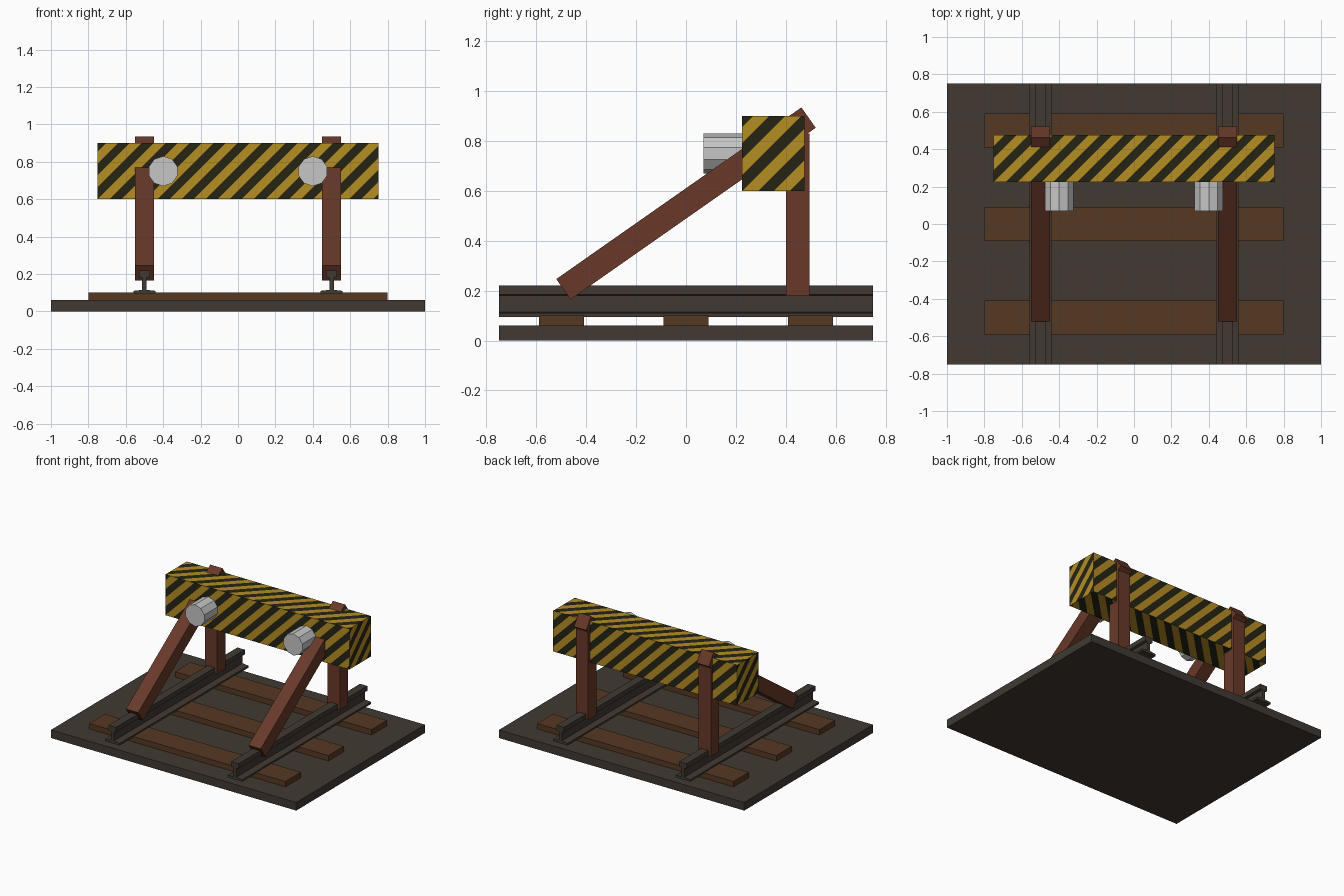
import bpy, bmesh, math
from mathutils import Vector, Matrix

if "Cube" in bpy.data.objects:
    bpy.data.objects.remove(bpy.data.objects["Cube"])


def material(name, r, g, b):
    def lin(c):
        c /= 255
        return c / 12.92 if c <= 0.04045 else ((c + 0.055) / 1.055) ** 2.4
    m = bpy.data.materials.new(name)
    m.diffuse_color = (lin(r), lin(g), lin(b), 1)
    m.use_nodes = True
    m.node_tree.nodes["Principled BSDF"].inputs["Base Color"].default_value = m.diffuse_color
    return m


IRON = material("dark_iron", 65, 57, 50)
WOOD = material("sleeper_wood", 86, 56, 36)
RUST = material("rusty_brown", 104, 57, 40)
STEEL = material("pale_steel", 198, 198, 198)
YELLOW = material("warning_yellow", 182, 141, 36)
BLACK = material("warning_black", 37, 36, 20)


def finish(name, bm, *mats):
    bmesh.ops.recalc_face_normals(bm, faces=bm.faces[:])
    me = bpy.data.meshes.new(name)
    bm.to_mesh(me)
    bm.free()
    for m in mats:
        me.materials.append(m)
    ob = bpy.data.objects.new(name, me)
    bpy.context.collection.objects.link(ob)
    return ob


def box(name, centre, size, mat, tilt=0):
    bm = bmesh.new()
    mtx = (Matrix.Translation(centre) @ Matrix.Rotation(tilt, 4, 'X')
           @ Matrix.Diagonal((*size, 1)))
    bmesh.ops.create_cube(bm, size=1, matrix=mtx)
    return finish(name, bm, mat)


def rail(name, x):
    # I-shaped profile extruded along y
    half = [(0.06, 0.095), (0.06, 0.11), (0.012, 0.115),
            (0.012, 0.18), (0.03, 0.185), (0.03, 0.22)]
    profile = half + [(-a, z) for a, z in reversed(half)]
    bm = bmesh.new()
    face = bm.faces.new([bm.verts.new((x + a, -0.75, z)) for a, z in profile])
    ext = bmesh.ops.extrude_face_region(bm, geom=[face])
    bmesh.ops.translate(bm, vec=(0, 1.5, 0),
                        verts=[v for v in ext['geom'] if isinstance(v, bmesh.types.BMVert)])
    return finish(name, bm, IRON)


def striped_beam(name, centre, size, period):
    # Box whose sides are each cut into diagonal bands of alternating colour
    bm = bmesh.new()
    bmesh.ops.create_cube(bm, size=1, matrix=Matrix.Translation(centre)
                          @ Matrix.Diagonal((*size, 1)))
    bmesh.ops.split_edges(bm, edges=bm.edges[:])
    bm.normal_update()
    origin = Vector(centre) - Vector(size) / 2
    for n in [f.normal.copy() for f in bm.faces]:
        if abs(n.z) > 0.5:
            u, v = Vector((1, 0, 0)), Vector((0, 1, 0))
        else:
            v = Vector((0, 0, 1))
            u = v.cross(n)
        d = u - v
        side = [f for f in bm.faces if f.normal.dot(n) > 0.9]
        values = [(p.co - origin).dot(d) for f in side for p in f.verts]
        step = period / 2
        for k in range(math.floor(min(values) / step), math.ceil(max(values) / step) + 1):
            side = [f for f in bm.faces if f.normal.dot(n) > 0.9]
            geom = side + list({e for f in side for e in f.edges}) \
                + list({p for f in side for p in f.verts})
            bmesh.ops.bisect_plane(bm, geom=geom, dist=1e-5,
                                   plane_co=origin + d * (k * step / 2), plane_no=d)
            bm.normal_update()
        for f in bm.faces:
            if f.normal.dot(n) > 0.9:
                s = (f.calc_center_median() - origin).dot(d) / step
                f.material_index = math.floor(s) % 2
    bmesh.ops.remove_doubles(bm, verts=bm.verts[:], dist=1e-5)
    return finish(name, bm, YELLOW, BLACK)


# Ground slab and sleepers
box("base_slab", (0, 0, 0.03), (2, 1.5, 0.06), IRON)
for i, y in enumerate((-0.5, 0, 0.5)):
    box(f"sleeper_{i + 1}", (0, y, 0.075), (1.6, 0.18, 0.05), WOOD)

# Rails, posts, braces and buffers on both sides
for side, s in (("left", -1), ("right", 1)):
    rail(f"{side}_rail", 0.5 * s)
    box(f"{side}_post", (0.5 * s, 0.448, 0.505), (0.1, 0.096, 0.65), RUST)
    box(f"{side}_brace", (0.5 * s, 0, 0.55), (0.1, 1.2, 0.1), RUST, math.radians(35))
    bm = bmesh.new()
    bmesh.ops.create_cone(bm, cap_ends=True, segments=10, radius1=0.08, radius2=0.08,
                          depth=0.16, matrix=Matrix.Translation((0.4 * s, 0.15, 0.75))
                          @ Matrix.Rotation(math.pi / 2, 4, 'X'))
    finish(f"{side}_buffer", bm, STEEL)

# Warning-striped cross beam
striped_beam("cross_beam", (0, 0.35, 0.75), (1.5, 0.25, 0.3), 0.128)
